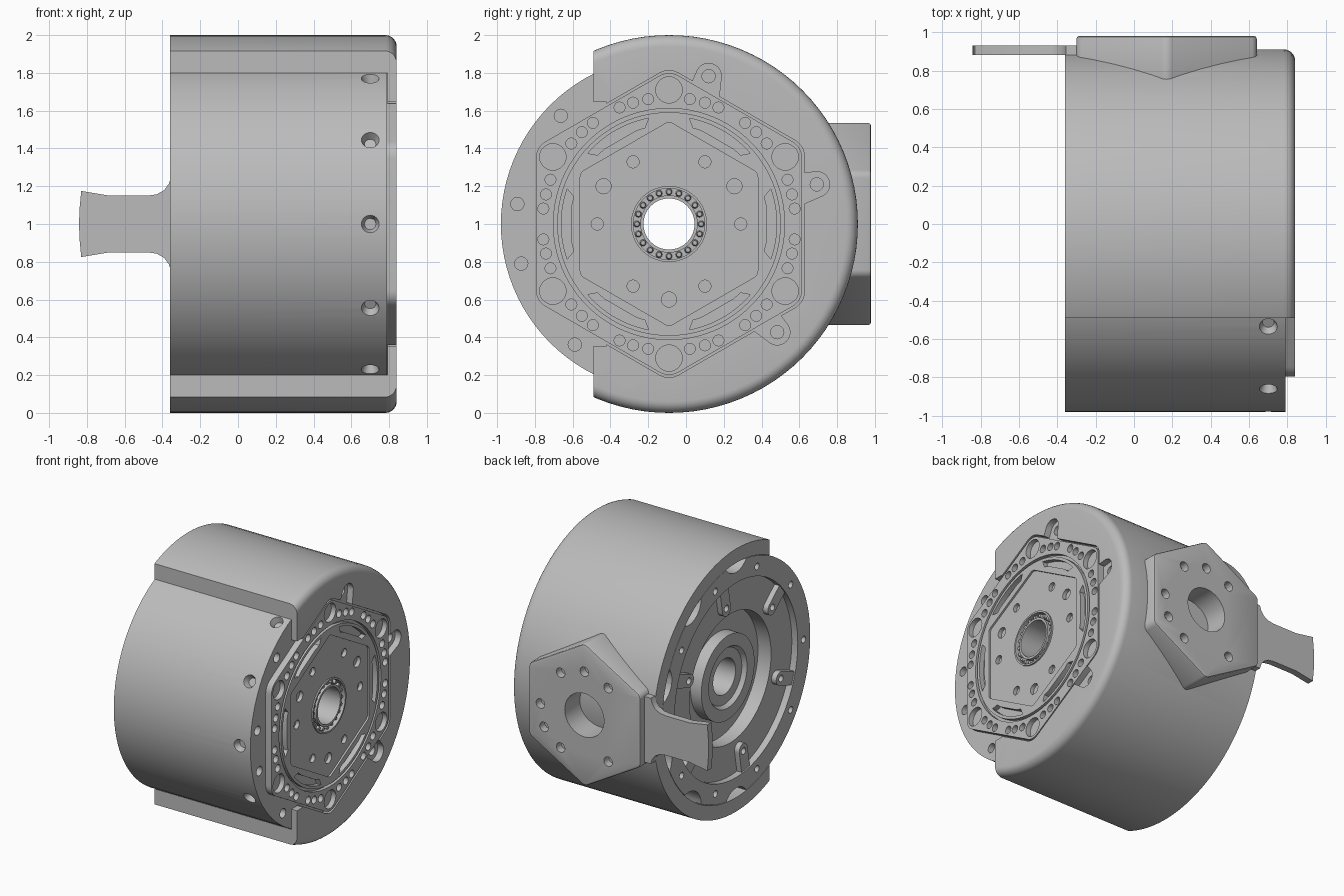
import bpy, bmesh, math
from math import sin, cos, radians
from mathutils import Vector

cube = bpy.data.objects.get("Cube")
if cube:
    bpy.data.objects.remove(cube)

AXIS = Vector((0, -0.09, 1))       # drum axis runs along x through this point
SIXTHS = range(0, 360, 60)

grey = bpy.data.materials.new("machined_grey")
grey.use_nodes = True
grey.diffuse_color = (0.5, 0.5, 0.5, 1)
grey.node_tree.nodes["Principled BSDF"].inputs["Base Color"].default_value = (0.5, 0.5, 0.5, 1)


def polar(r, deg):
    return (r * cos(radians(deg)), r * sin(radians(deg)))


def circle(r, centre=(0, 0), n=24):
    return [(centre[0] + r * cos(2 * math.pi * i / n), centre[1] + r * sin(2 * math.pi * i / n)) for i in range(n)]


def rounded_hex(apothem, r):
    """Hexagon with a corner pointing up and rounded corners."""
    pts = []
    for k in SIXTHS:
        c = polar((apothem - r) / cos(radians(30)), k + 30)
        for step in range(7):
            o = polar(r, k + step * 10)
            pts.append((c[0] + o[0], c[1] + o[1]))
    return pts


def prism(bm, pts, a, b, along="x"):
    """Extrude an outline along x (outline in y, z) or along y (outline in x, z)."""
    def place(t, u, v):
        return Vector((t, u, v)) if along == "x" else Vector((u, t, v))
    rings = [[bm.verts.new(place(t, u, v) + AXIS) for u, v in pts] for t in (a, b)]
    n = len(pts)
    faces = [bm.faces.new(r) for r in rings]
    for i in range(n):
        j = (i + 1) % n
        faces.append(bm.faces.new((rings[0][i], rings[0][j], rings[1][j], rings[1][i])))
    bmesh.ops.recalc_face_normals(bm, faces=faces)


def lathe(bm, profile, n=96):
    """Revolve a closed (x, radius) profile around the drum axis."""
    rings = []
    for i in range(n):
        c, s = polar(1, 360 * i / n)
        rings.append([bm.verts.new(Vector((x, r * c, r * s)) + AXIS) for x, r in profile])
    m = len(profile)
    faces = []
    for i in range(n):
        p, q = rings[i], rings[(i + 1) % n]
        for k in range(m):
            faces.append(bm.faces.new((p[k], p[(k + 1) % m], q[(k + 1) % m], q[k])))
    bmesh.ops.recalc_face_normals(bm, faces=faces)


def cone(bm, centre, direction, r1, r2, depth):
    mat = Vector(direction).to_track_quat("Z", "Y").to_matrix().to_4x4()
    mat.translation = Vector(centre) + AXIS
    bmesh.ops.create_cone(bm, cap_ends=True, segments=24, radius1=r1, radius2=r2, depth=depth, matrix=mat)


def make(name, bm):
    mesh = bpy.data.meshes.new(name)
    bm.to_mesh(mesh)
    bm.free()
    obj = bpy.data.objects.new(name, mesh)
    bpy.context.collection.objects.link(obj)
    mesh.materials.append(grey)
    return obj


def activate(obj):
    bpy.ops.object.select_all(action="DESELECT")
    obj.select_set(True)
    bpy.context.view_layer.objects.active = obj


def cut(obj, bm):
    cutter = make("cutter", bm)
    cutter.hide_render = True
    activate(obj)
    mod = obj.modifiers.new("cut", "BOOLEAN")
    mod.operation, mod.solver, mod.object = "DIFFERENCE", "EXACT", cutter
    bpy.ops.object.modifier_apply(modifier=mod.name)
    bpy.data.objects.remove(cutter)


def smooth(obj):
    activate(obj)
    bpy.ops.object.shade_smooth_by_angle(angle=radians(30))


# Inner drum with stepped open end
bm = bmesh.new()
lathe(bm, [(0.79, 0.135), (0.79, 0.89), (-0.36, 0.89), (-0.36, 0.74), (-0.31, 0.74), (-0.31, 0.49),
           (-0.2, 0.49), (-0.2, 0.32), (-0.29, 0.32), (-0.29, 0.23), (-0.26, 0.21), (-0.26, 0.135)])
drum = make("inner_drum", bm)

bm = bmesh.new()
for deg in range(120, 241, 30):                       # countersunk side screws
    y, z = polar(0.89, deg)
    cone(bm, (0.70, y, z), (0, y, z), 0.03, 0.064, 0.09)
for deg in list(range(-105, 255, 60)) + [172.5, 232]:  # end face screws
    prism(bm, circle(0.035, polar(0.81, deg)), 0.73, 0.85)
for i in range(10):                                    # rim bolts and scallops on the open end
    deg = 36 * i
    prism(bm, circle(0.025, polar(0.81, deg)), -0.4, -0.28)
    if abs((deg + 198) % 360 - 180) < 110:
        prism(bm, circle(0.15, polar(0.97, deg + 18)), -0.45, -0.22)
cut(drum, bm)
smooth(drum)

# Screw lugs inside the open end
bm = bmesh.new()
for deg in SIXTHS:
    c, s = polar(1, deg + 20)
    def spun(u, v):
        return (u * c - v * s, u * s + v * c)
    tip = [spun(0.58 + 0.05 * cos(radians(a)), 0.05 * sin(radians(a))) for a in range(90, 271, 15)]
    prism(bm, tip + [spun(0.76, -0.05), spun(0.76, 0.05)], -0.35, -0.30)
lugs = make("screw_lugs", bm)
bm = bmesh.new()
for deg in SIXTHS:
    prism(bm, circle(0.025, polar(0.59, deg + 20)), -0.4, -0.32)
cut(lugs, bm)
smooth(lugs)

# Outer shell with rounded end cap
bm = bmesh.new()
corner = [(0.78 + p[0], 0.94 + p[1]) for p in (polar(0.06, a) for a in range(90, -1, -15))]
lathe(bm, [(-0.36, 0.893), (-0.36, 1)] + corner + [(0.84, 0.5), (0.792, 0.5), (0.792, 0.893)])
shell = make("outer_shell", bm)
bm = bmesh.new()
prism(bm, [(-1.2, -1.2), (-0.4, -1.2), (-0.4, 1.2), (-1.2, 1.2)], -0.5, 1)
cut(shell, bm)
bm = bmesh.new()
prism(bm, rounded_hex(0.717, 0.1), 0.7, 0.9)
cut(shell, bm)
bm = bmesh.new()
prism(bm, [(-0.5, -0.645), (-0.33, -0.645), (-0.33, 0.645), (-0.5, 0.645)], 0.75, 0.9)
for deg in (75, 15, -45, -105):                        # ear notches around the cap screws
    c, s = polar(1, deg)
    ear = [polar(0.068, deg + a) for a in range(-90, 91, 15)]
    ear = [(0.81 * c + u, 0.81 * s + v) for u, v in ear]
    ear += [(0.66 * c - 0.09 * s, 0.66 * s + 0.09 * c), (0.66 * c + 0.09 * s, 0.66 * s - 0.09 * c)]
    prism(bm, ear, 0.75, 0.9)
cut(shell, bm)

# Hexagonal output plate
bm = bmesh.new()
prism(bm, rounded_hex(0.705, 0.1), 0.785, 0.838)
plate = make("output_plate", bm)
bm = bmesh.new()
lathe(bm, [(0.81, 0.592), (0.81, 0.612), (0.9, 0.612), (0.9, 0.592)])
prism(bm, rounded_hex(0.47, 0.04), 0.824, 0.9)
for k in SIXTHS:
    prism(bm, circle(0.07, polar(0.71, k + 30)), 0.80, 0.9)
    for a in (7, 13.5, 20.5):
        for side in (-1, 1):
            prism(bm, circle(0.029, polar(0.67, k + side * a), 16), 0.80, 0.9)
    slot = [polar(0.57, k + a) for a in range(-19, 20, 2)]
    slot += [polar(0.525, k + a) for a in (16, 11, -11, -16)]
    prism(bm, slot, 0.80, 0.9)
cut(plate, bm)
bm = bmesh.new()
prism(bm, circle(0.2, n=48), 0.7, 0.9)
for k in SIXTHS:
    prism(bm, circle(0.032, polar(0.38, k)), 0.795, 0.9)
for k in (30, 150, 270):
    prism(bm, circle(0.04, polar(0.4, k)), 0.795, 0.9)
cut(plate, bm)
smooth(plate)

# Centre bearing
bm = bmesh.new()
lathe(bm, [(0.78, 0.135), (0.83, 0.135), (0.83, 0.152), (0.78, 0.152)])
lathe(bm, [(0.78, 0.188), (0.835, 0.188), (0.835, 0.201), (0.78, 0.201)])
for i in range(20):
    y, z = polar(0.17, 18 * i)
    cone(bm, (0.80, y, z), (1, 0, 0), 0.019, 0.012, 0.04)
smooth(make("centre_bearing", bm))

# Hexagonal rear mount with bore and bolt holes
MOUNT_X = 0.17
outline = [(u + MOUNT_X, v) for u, v in rounded_hex(0.47, 0.05)]
bm = bmesh.new()
prism(bm, outline, 0.75, 1.07, "y")
mount = make("rear_mount", bm)
activate(mount)
bev = mount.modifiers.new("edge", "BEVEL")
bev.width, bev.segments, bev.angle_limit = 0.015, 2, radians(60)
bpy.ops.object.modifier_apply(modifier=bev.name)
bm = bmesh.new()
prism(bm, circle(0.165, (MOUNT_X, 0), 48), 0.85, 1.2, "y")
for u, v in [(0.2, 0.27), (0, 0.33), (-0.2, 0.26), (0.37, -0.01), (0.34, -0.18), (0.2, -0.3), (-0.2, -0.3)]:
    prism(bm, circle(0.036, (MOUNT_X + u, v)), 1.01, 1.2, "y")
cut(mount, bm)
smooth(mount)

# Clear the shell behind the mount
bm = bmesh.new()
prism(bm, [(MOUNT_X + u, v) for u, v in rounded_hex(0.45, 0.05)], 0.5, 1.2, "y")
cut(shell, bm)
smooth(shell)

# Flared side arm
half = [(-0.2, 0.25), (-0.355, 0.25), (-0.365, 0.215), (-0.39, 0.18), (-0.43, 0.157), (-0.48, 0.15),
        (-0.68, 0.15), (-0.83, 0.175), (-0.838, 0.09)]
bm = bmesh.new()
prism(bm, half + [(-0.842, 0)] + [(x, -z) for x, z in reversed(half)], 0.97, 1.02, "y")
smooth(make("side_arm", bm))
